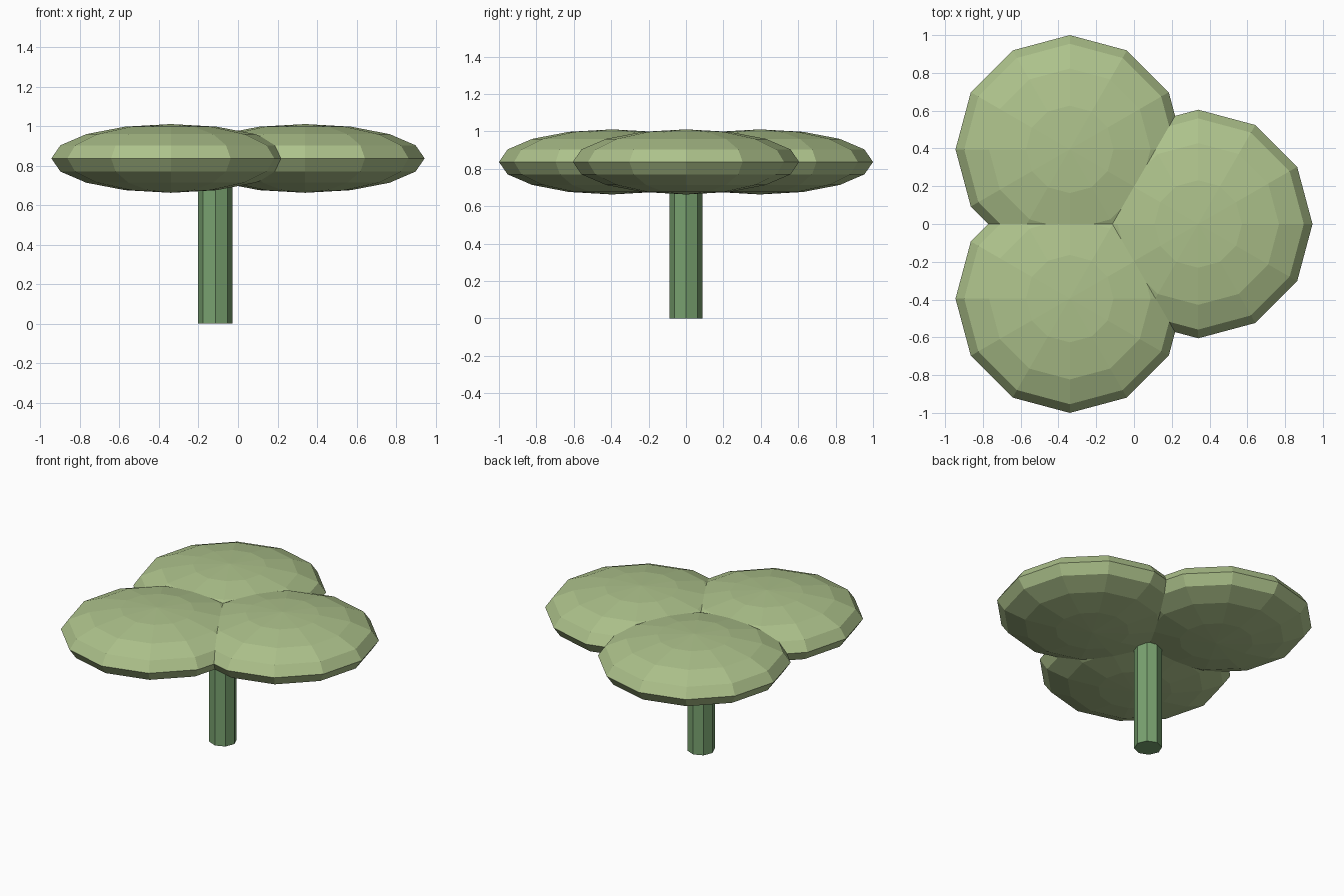
import bpy

if "Cube" in bpy.data.objects:
    bpy.data.objects.remove(bpy.data.objects["Cube"])


def material(name, color):
    m = bpy.data.materials.new(name)
    m.diffuse_color = color
    m.use_nodes = True
    m.node_tree.nodes["Principled BSDF"].inputs["Base Color"].default_value = m.diffuse_color
    return m


leaf_mat = material("leaf_green", (0.42, 0.54, 0.26, 1))
stem_mat = material("stem_green", (0.19, 0.36, 0.16, 1))

# Three flattened low-poly leaf pads
pads = {"leaf_back": (-0.34, 0.395), "leaf_front": (-0.34, -0.395), "leaf_right": (0.34, 0.0)}
for name, (x, y) in pads.items():
    bpy.ops.mesh.primitive_uv_sphere_add(segments=12, ring_count=8, radius=1,
                                         location=(x, y, 0.837))
    leaf = bpy.context.object
    leaf.name = name
    leaf.scale = (0.605, 0.605, 0.174)
    leaf.data.materials.append(leaf_mat)

# Octagonal stem under the point where the pads meet
bpy.ops.mesh.primitive_cylinder_add(vertices=8, radius=0.087, depth=0.84,
                                    location=(-0.115, 0, 0.42))
stem = bpy.context.object
stem.name = "stem"
stem.data.materials.append(stem_mat)
